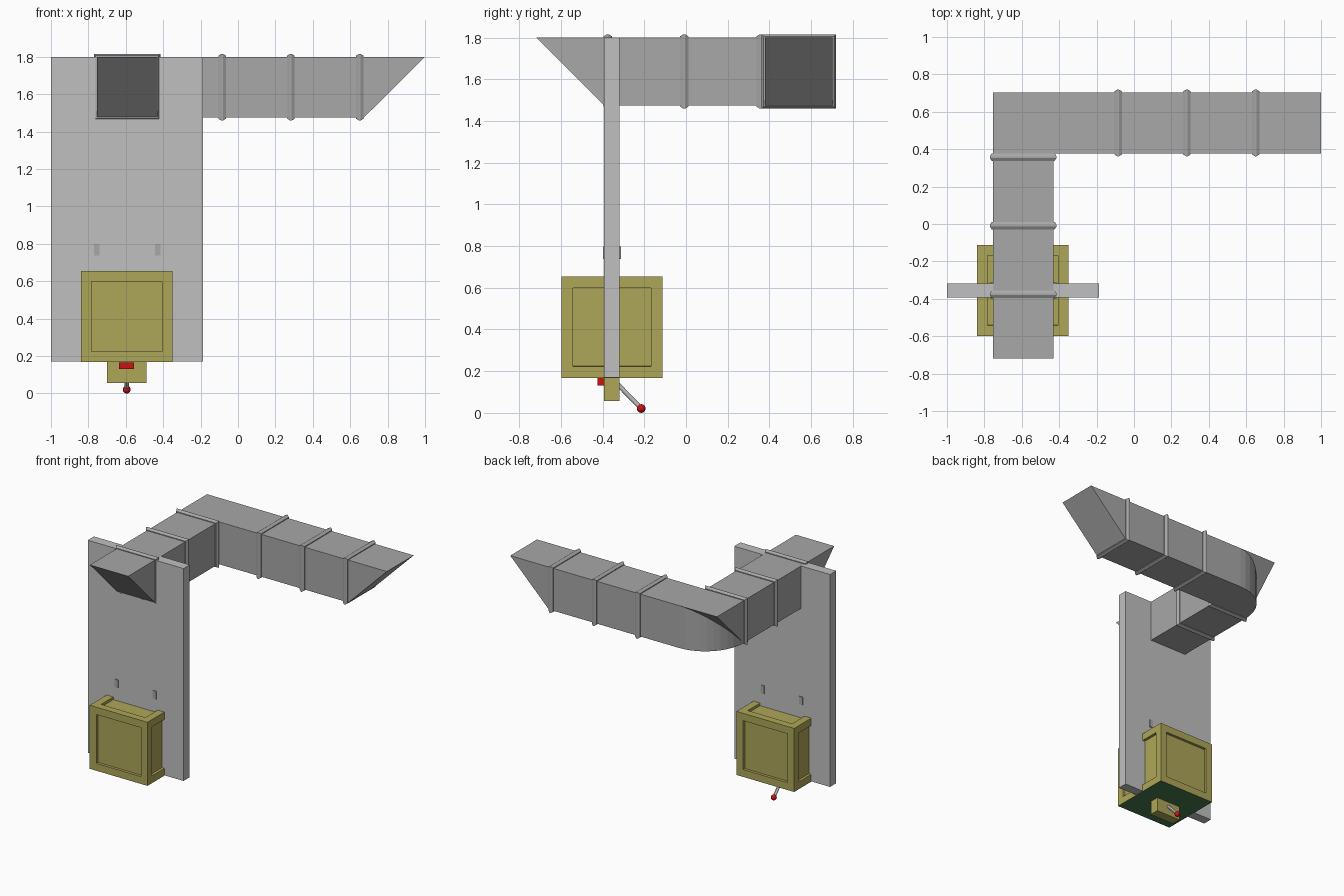
import bpy, bmesh, math
from mathutils import Vector

if "Cube" in bpy.data.objects:
    bpy.data.objects.remove(bpy.data.objects["Cube"])


def srgb(r, g, b):
    f = lambda c: c / 12.92 if c <= 0.04045 else ((c + 0.055) / 1.055) ** 2.4
    return (f(r / 255), f(g / 255), f(b / 255), 1)


def material(name, rgb):
    m = bpy.data.materials.new(name)
    m.diffuse_color = srgb(*rgb)
    m.use_nodes = True
    m.node_tree.nodes["Principled BSDF"].inputs["Base Color"].default_value = m.diffuse_color
    return m


DUCT = material("duct grey", (168, 168, 168))
PANEL = material("panel light grey", (192, 192, 192))
YELLOW = material("olive yellow", (174, 166, 88))
GREEN = material("base green", (72, 120, 76))
RED = material("signal red", (205, 18, 18))


def finish(name, bm, *mats):
    bmesh.ops.recalc_face_normals(bm, faces=bm.faces)
    me = bpy.data.meshes.new(name)
    bm.to_mesh(me)
    bm.free()
    ob = bpy.data.objects.new(name, me)
    bpy.context.collection.objects.link(ob)
    for m in mats:
        me.materials.append(m)
    return ob


def loft(name, rings, mat):
    """Skin matching rings of points and cap both ends."""
    bm = bmesh.new()
    vs = [[bm.verts.new(p) for p in r] for r in rings]
    n = len(vs[0])
    for a, b in zip(vs, vs[1:]):
        for i in range(n):
            bm.faces.new((a[i], a[(i + 1) % n], b[(i + 1) % n], b[i]))
    bm.faces.new(vs[0])
    bm.faces.new(vs[-1])
    return finish(name, bm, mat)


def box_mesh(lo, hi):
    bm = bmesh.new()
    bmesh.ops.create_cube(bm, size=1)
    for v in bm.verts:
        v.co = [(a + b) / 2 + c * (b - a) for a, b, c in zip(lo, hi, v.co)]
    return bm


def box(name, lo, hi, mat):
    return finish(name, box_mesh(lo, hi), mat)


X0, X1 = -0.755, -0.43      # duct running front to back
Y0, Y1 = 0.378, 0.703       # duct running sideways
Z0, Z1 = 1.475, 1.80

# Ducts with slanted ends
side = [(-0.718, Z1), (-0.393, Z0), (Y0, Z0), (Y1, Z1)]
loft("duct_front_to_back", [[(x, y, z) for y, z in side] for x in (X0, X1)], DUCT)
side = [(X1, Z1), (X1, Z0), (0.673, Z0), (1.0, Z1)]
loft("duct_sideways", [[(x, y, z) for x, z in side] for y in (Y0, Y1)], DUCT)

# Rounded elbow joining the ducts
N = 10
arc = [(X1, Y0)] + [(X1 - 0.325 * math.sin(i * math.pi / 2 / N),
                     Y0 + 0.325 * math.cos(i * math.pi / 2 / N)) for i in range(N + 1)]
loft("duct_elbow", [[(x, y, z) for x, y in arc] for z in (Z0, Z1 - 0.0005)], DUCT)

# Ridged joint collars around the ducts
PROFILE = [(-0.02, 0), (-0.02, 0.006), (-0.004, 0.016), (0.004, 0.016), (0.02, 0.006), (0.02, 0)]


def collar(name, axis, pos):
    a0, a1 = (X0, X1) if axis == "y" else (Y0, Y1)
    rings = []
    for d, e in PROFILE:
        sq = [(a0 - e, Z0 - e), (a1 + e, Z0 - e), (a1 + e, Z1 + e), (a0 - e, Z1 + e)]
        rings.append([(a, pos + d, z) if axis == "y" else (pos + d, a, z) for a, z in sq])
    loft(name, rings, DUCT)


for i in range(3):
    collar(f"collar_front_{i + 1}", "y", -0.375 + 0.3665 * i)
    collar(f"collar_side_{i + 1}", "x", -0.085 + 0.368 * i)

# Upright wall panel with small pegs
W0, W1 = -0.393, -0.318
box("wall_panel", (-1.0, W0, 0.17), (-0.187, W1, Z1), PANEL)
for n, x in (("left", X0), ("right", X1)):
    box(f"peg_{n}", (x - 0.015, W0 - 0.006, 0.738), (x + 0.015, W1 + 0.006, 0.798), DUCT)

# Control box: recessed panels on every face but the green underside
bm = box_mesh((-0.84, -0.598, 0.167), (-0.35, -0.112, 0.655))
bm.normal_update()
faces = []
for f in bm.faces:
    if f.normal.z < -0.5:
        f.material_index = 1
    else:
        faces.append(f)
bmesh.ops.inset_individual(bm, faces=faces, thickness=0.08, depth=0)
bmesh.ops.inset_individual(bm, faces=faces, thickness=0.0005, depth=-0.02)
finish("control_box", bm, YELLOW, GREEN)

# Tab below the box, with button and lever
box("lower_tab", (-0.70, W0, 0.057), (-0.49, W1, 0.17), YELLOW)
box("red_button", (-0.635, -0.425, 0.132), (-0.555, W0, 0.1665), RED)

a, b = Vector((-0.595, -0.335, 0.145)), Vector((-0.595, -0.215, 0.021))
bpy.ops.mesh.primitive_cylinder_add(vertices=12, radius=0.011, depth=(b - a).length,
                                    location=(a + b) / 2,
                                    rotation=(b - a).to_track_quat("Z", "Y").to_euler())
rod = bpy.context.object
rod.name = "lever_rod"
rod.data.materials.append(PANEL)
bpy.ops.mesh.primitive_uv_sphere_add(segments=16, ring_count=10, radius=0.021, location=b)
knob = bpy.context.object
knob.name = "lever_knob"
knob.data.materials.append(RED)
for ob in (rod, knob):
    bpy.ops.object.select_all(action="DESELECT")
    ob.select_set(True)
    bpy.context.view_layer.objects.active = ob
    bpy.ops.object.shade_smooth_by_angle()
